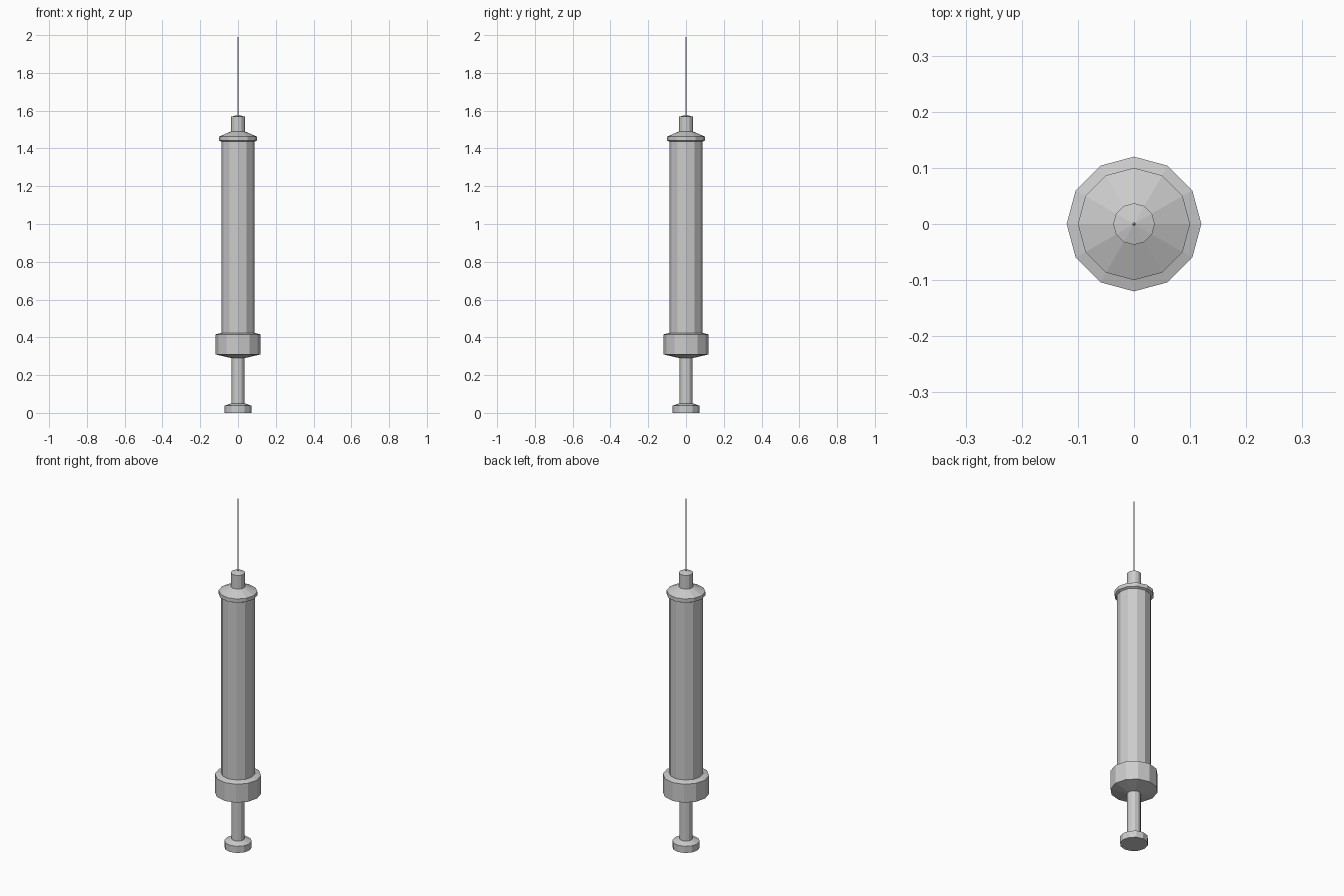
import bpy, bmesh
from math import cos, sin, pi

if "Cube" in bpy.data.objects:
    bpy.data.objects.remove(bpy.data.objects["Cube"])


def lathe(name, profile, sides=12):
    """Flat-faced turned solid from (radius, z) points, bottom to top; radius 0 makes a tip."""
    bm = bmesh.new()
    rings = []
    for r, z in profile:
        if r == 0:
            rings.append([bm.verts.new((0, 0, z))])
        else:
            rings.append([bm.verts.new((r * cos(2 * pi * i / sides), r * sin(2 * pi * i / sides), z))
                          for i in range(sides)])
    for a, b in zip(rings, rings[1:]):
        for i in range(sides):
            j = (i + 1) % sides
            if len(b) == 1:
                bm.faces.new((a[i], a[j], b[0]))
            else:
                bm.faces.new((a[i], a[j], b[j], b[i]))
    # Close open ends
    for ring in (rings[0], rings[-1]):
        if len(ring) > 1:
            bm.faces.new(ring)
    bmesh.ops.recalc_face_normals(bm, faces=bm.faces)
    mesh = bpy.data.meshes.new(name)
    bm.to_mesh(mesh)
    bm.free()
    obj = bpy.data.objects.new(name, mesh)
    bpy.context.collection.objects.link(obj)
    return obj


# One continuous turned body: plunger, collar, barrel, cap and needle hub
lathe("syringe_body", [
    (0.071, 0), (0.071, 0.038), (0.035, 0.051),       # thumb rest
    (0.035, 0.29),                                    # plunger rod
    (0.12, 0.31), (0.12, 0.415), (0.088, 0.424),      # collar
    (0.088, 1.436),                                   # barrel
    (0.1, 1.442), (0.1, 1.463), (0.037, 1.49),        # cap
    (0.037, 1.568), (0.003, 1.577),                   # needle hub
])

# Thin needle
lathe("needle", [(0.003, 1.57), (0.003, 1.98), (0, 2.0)])
